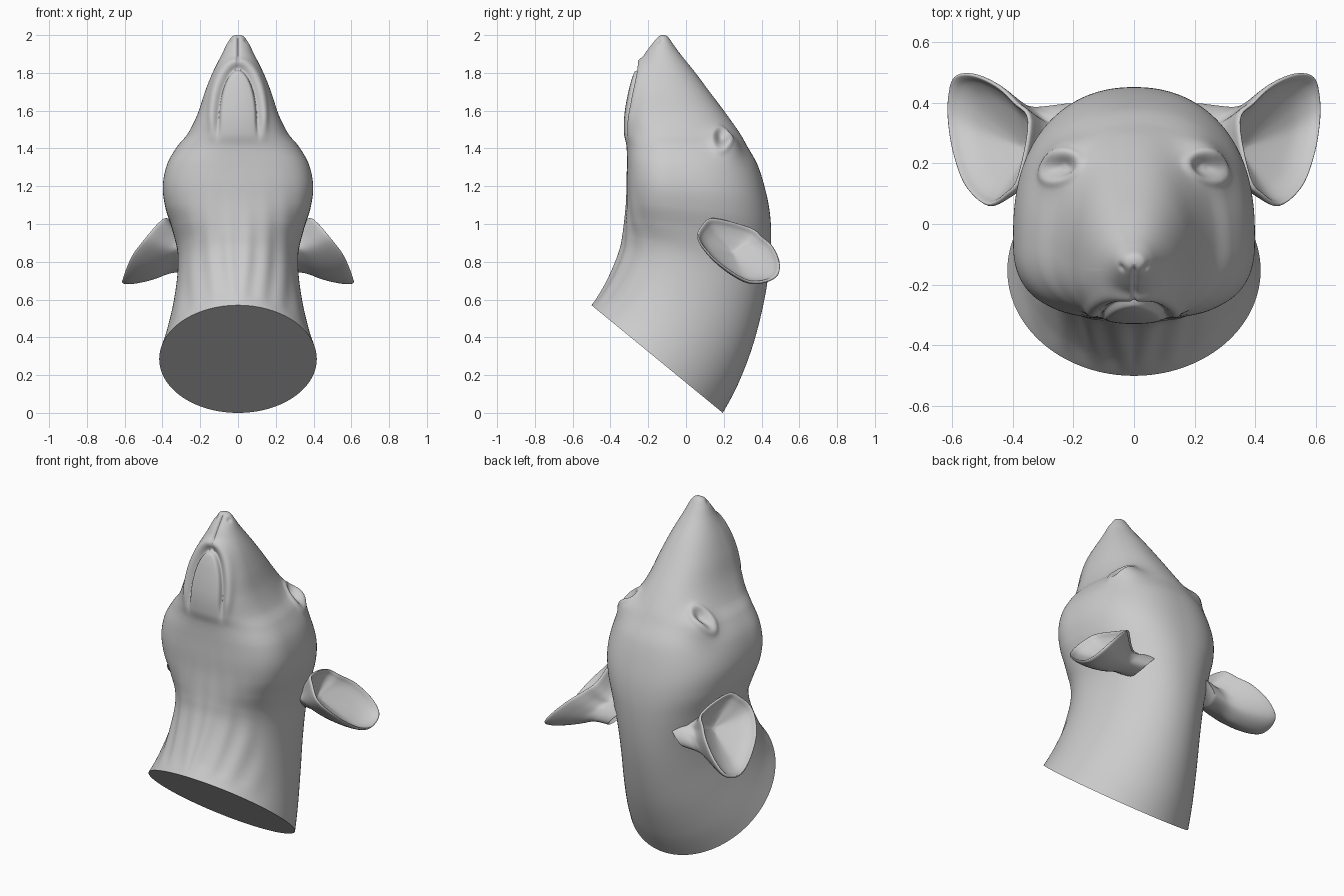
import bpy, bmesh, math
from mathutils import Vector

cube = bpy.data.objects.get("Cube")
if cube:
    bpy.data.objects.remove(cube, do_unlink=True)

clay = bpy.data.materials.new("clay_grey")
clay.use_nodes = True
GREY = (0.6, 0.6, 0.6, 1)
clay.diffuse_color = GREY
clay.node_tree.nodes["Principled BSDF"].inputs["Base Color"].default_value = GREY


def spline(points, i, t):
    """Catmull-Rom point between points[i] and points[i + 1]."""
    a, b, c, d = points[i - 1], points[i], points[i + 1], points[i + 2]
    return [q + t / 2 * (r - p + t * (2 * p - 5 * q + 4 * r - s + t * (3 * (q - r) + s - p)))
            for p, q, r, s in zip(a, b, c, d)]


def loft(bm, rings):
    loops = [[bm.verts.new(p) for p in ring] for ring in rings]
    for low, high in zip(loops, loops[1:]):
        for k in range(len(low)):
            bm.faces.new((low[k - 1], low[k], high[k], high[k - 1]))
    bm.faces.new(loops[0][::-1])
    bm.faces.new(loops[-1])
    bmesh.ops.recalc_face_normals(bm, faces=bm.faces)
    bm.normal_update()


def finish(bm, name, angle):
    mesh = bpy.data.meshes.new(name)
    bm.to_mesh(mesh)
    bm.free()
    obj = bpy.data.objects.new(name, mesh)
    bpy.context.collection.objects.link(obj)
    mesh.materials.append(clay)
    bpy.ops.object.select_all(action='DESELECT')
    obj.select_set(True)
    bpy.context.view_layer.objects.active = obj
    bpy.ops.object.shade_smooth_by_angle(angle=math.radians(angle))


def bell(d, width):
    return math.exp(-(d / width) ** 2)


def ramp(v, low, high):
    t = min(1, max(0, (v - low) / (high - low)))
    return t * t * (3 - 2 * t)


# Head sections: front y, front z, back y, back z, half width, widest place, squareness
SECTIONS = [
    (-.5, .57, .195, 0, .417, .5, 2),
    (-.445, .65, .27, .14, .382, .5, 2),
    (-.39, .76, .345, .33, .345, .48, 2.05),
    (-.35, .87, .4, .53, .322, .45, 2.1),
    (-.335, .95, .435, .72, .32, .42, 2.25),
    (-.325, 1.03, .45, .9, .35, .38, 2.45),
    (-.317, 1.12, .446, 1.04, .385, .36, 2.65),
    (-.315, 1.22, .423, 1.17, .398, .36, 2.7),
    (-.313, 1.32, .38, 1.31, .375, .36, 2.6),
    (-.315, 1.41, .325, 1.41, .322, .38, 2.4),
    (-.328, 1.48, .285, 1.48, .265, .38, 2.3),
    (-.326, 1.58, .215, 1.58, .215, .38, 2.4),
    (-.305, 1.7, .125, 1.7, .175, .4, 2.4),
    (-.275, 1.8, .05, 1.8, .135, .45, 2.2),
    (-.22, 1.9, -.03, 1.9, .085, .5, 2),
    (-.18, 1.955, -.07, 1.955, .058, .5, 2),
    (-.15, 1.99, -.095, 1.99, .034, .5, 2),
    (-.132, 2, -.112, 2, .012, .5, 2),
]


def section_ring(row, count=240):
    yf, zf, yb, zb, w, mid, square = row
    ring = []
    for k in range(count):
        a = 2 * math.pi * k / count
        s, c = math.sin(a), math.cos(a)
        # the back is a little rounder than the front
        e = 2 / square if c > 0 else 2 / (2 + .6 * (square - 2))
        x = w * math.copysign(abs(s) ** e, s)
        f = mid - mid * c if c > 0 else mid - (1 - mid) * c
        if c > 0:
            f = mid - mid * c ** e
        else:
            f = mid + (1 - mid) * (-c) ** e
        ring.append((x, yf + (yb - yf) * f, zf + (zb - zf) * f))
    return ring


# Sculpted details, as a push along the surface normal
EYE = Vector((.247, .19, 1.46))
EYE_LONG = Vector((.1, -.03, -.13)).normalized()
BROW = Vector((.24, .215, 1.43))
NOSTRIL = Vector((.036, -.14, 1.965))


def sculpt(co):
    x, y, z = abs(co.x), co.y, co.z
    p = Vector((x, y, z))
    push = .045 * bell((p - BROW).length, .085)
    # philtrum, nostrils
    push -= .01 * bell(x, .008) * ramp(z, 1.82, 1.85) * ramp(-y, .13, .16)
    push -= .012 * bell((p - NOSTRIL).length, .013)
    # mouth line arching around the lower jaw
    if y < -.15 and z > 1.4:
        up = max(0, (z - 1.56) / .27)
        r = max(.05, math.hypot(x / .11, up))
        d = (r - 1) * r / math.hypot(x / .11 ** 2, up / .27)if r > .3 else -.1
        fade = ramp(z, 1.42, 1.58)
        push -= .024 * bell(d, .013) * fade
        push += .012 * bell(d - .03, .02) * fade
    # loose skin folds down the throat
    if y < 0:
        fold = math.sin(x * 62 + 1.5 * math.sin(z * 5)) * bell(z - .78, .28)
        push += .004 * fold * ramp(-y, .15, .3) * ramp(z + .82 * y, .165, .28)
    return push


def socket(co):
    rel = Vector((abs(co.x), co.y, co.z)) - EYE
    along = rel.dot(EYE_LONG)
    across = (rel - along * EYE_LONG).length
    d = math.hypot(along / .08, across / .043)
    return .007 * bell(d - 1.2, .25) - .036 * (1 - ramp(d, .3, 1.1))


bm = bmesh.new()
ends = [SECTIONS[0]] + SECTIONS + [SECTIONS[-1]]
rings = []
for i in range(1, len(SECTIONS)):
    rings += [section_ring(spline(ends, i, t / 16)) for t in range(16)]
rings.append(section_ring(SECTIONS[-1]))
loft(bm, rings)
for detail in (sculpt, socket):
    # the flat cut under the neck stays untouched
    moves = [(v, v.normal * detail(v.co)) for v in bm.verts
             if v.co.z + .82 * v.co.y > .165]
    for v, move in moves:
        v.co += move
    bmesh.ops.smooth_vert(bm, verts=[v for v, move in moves if move.length > .002],
                          factor=.5, use_axis_x=True, use_axis_y=True, use_axis_z=True)
    bm.normal_update()
finish(bm, "head_and_neck", 60)

# Ears: cupped shells following a curved rim
RIM = [Vector(p) for p in (
    (.34, .34, .98), (.39, .405, .93), (.45, .46, .88), (.53, .495, .8),
    (.59, .485, .73), (.61, .42, .695), (.61, .33, .695), (.59, .22, .755),
    (.55, .12, .84), (.48, .06, .93), (.42, .09, 1), (.375, .15, 1.03))]
CENTRE = Vector((.49, .27, .86))
FACING = Vector((.78, .09, .61))
ROOT = Vector((.2, .25, .88)) - CENTRE
HOLLOW = Vector((.39, .25, .91)) - CENTRE

wrapped = [RIM[-1]] + RIM + RIM[:2]
rim = [Vector(spline(wrapped, i, t / 5)) for i in range(1, len(RIM) + 1) for t in range(5)]

# scale, depth, shift to root, shift to hollow: root, back of ear, rolled rim, inner cup
SHELL = [
    (.66, .03, 1, 0), (.6, .045, .7, 0), (.58, .06, .48, 0),
    (.64, .075, .25, 0), (.78, .062, .1, 0), (.92, .035, .02, 0),
    (.99, .012, 0, 0), (1, 0, 0, 0), (.97, -.006, 0, 0),
    (.93, .002, 0, 0), (.86, .022, 0, .03), (.7, .045, 0, .12),
    (.45, .06, 0, .35), (.2, .07, 0, .6), (.03, .075, 0, .75)]
shell_ends = [SHELL[0]] + SHELL + [SHELL[-1]]

for side, name in ((1, "left_ear"), (-1, "right_ear")):
    bm = bmesh.new()
    rings = []
    for i in range(1, len(SHELL)):
        for t in range(4):
            scale, depth, to_root, to_hollow = spline(shell_ends, i, t / 4)
            middle = CENTRE + ROOT * to_root + HOLLOW * to_hollow - FACING * depth
            ring = [middle + (p - CENTRE) * scale for p in rim]
            rings.append([(side * p.x, p.y, p.z) for p in ring])
    loft(bm, rings)
    finish(bm, name, 80)
